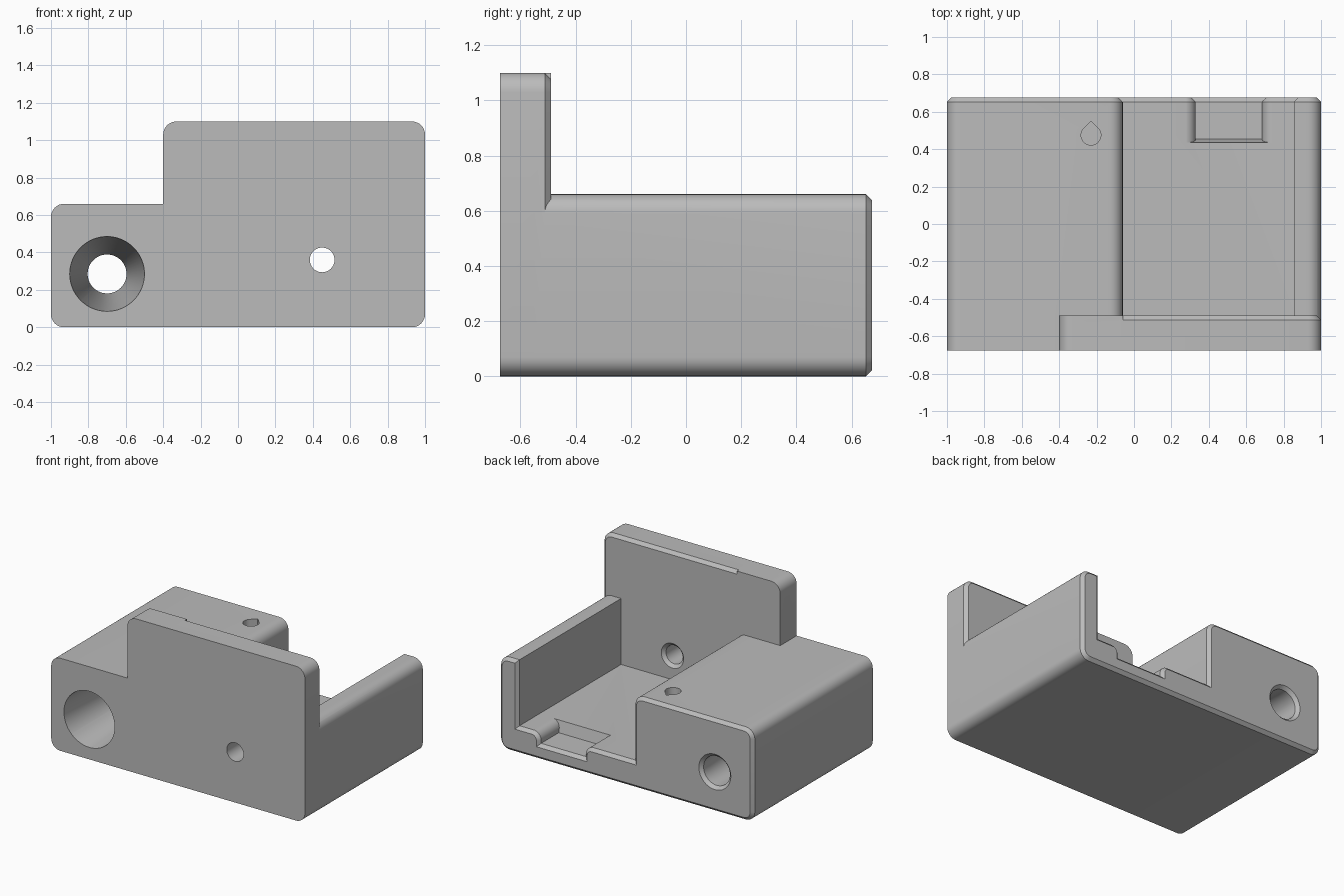
import bpy, bmesh, math
from mathutils import Vector

cube = bpy.data.objects.get("Cube")
if cube:
    bpy.data.objects.remove(cube)

grey = bpy.data.materials.new("plain_grey")
grey.use_nodes = True
COLOUR = (0.5, 0.5, 0.5, 1)
grey.diffuse_color = COLOUR
grey.node_tree.nodes["Principled BSDF"].inputs["Base Color"].default_value = COLOUR


def outline(corners, steps=8):
    """Counter-clockwise (x, z) outline; each corner is (x, z, fillet radius)."""
    pts = []
    for i, (x, z, r) in enumerate(corners):
        c = Vector((x, z))
        if r == 0:
            pts.append(c)
            continue
        a = (Vector(corners[i - 1][:2]) - c).normalized()
        b = (Vector(corners[(i + 1) % len(corners)][:2]) - c).normalized()
        centre = c + (a + b) * r            # right-angled corners
        for k in range(steps + 1):
            t = k / steps * math.pi / 2
            pts.append(centre - b * r * math.cos(t) - a * r * math.sin(t))
    return pts


def inset(pts, d):
    """Move every edge inward by d (outward if negative)."""
    out = []
    for i, p in enumerate(pts):
        e1 = (p - pts[i - 1]).normalized()
        e2 = (pts[(i + 1) % len(pts)] - p).normalized()
        n1, n2 = Vector((-e1.y, e1.x)), Vector((-e2.y, e2.x))
        out.append(p + (n1 + n2) * d / (1 + n1.dot(n2)))
    return out


def circle(x, z, r, n=64):
    return [Vector((x + r * math.cos(math.tau * k / n), z + r * math.sin(math.tau * k / n)))
            for k in range(n)]


def along_y(pts, y):
    return [(p.x, y, p.y) for p in pts]


def loft(name, rings):
    """Closed solid through rings with equal point counts."""
    bm = bmesh.new()
    rows = [[bm.verts.new(p) for p in ring] for ring in rings]
    n = len(rows[0])
    for lo, hi in zip(rows, rows[1:]):
        for i in range(n):
            j = (i + 1) % n
            bm.faces.new((lo[i], lo[j], hi[j], hi[i]))
    bm.faces.new(rows[0])
    bm.faces.new(rows[-1])
    bmesh.ops.recalc_face_normals(bm, faces=bm.faces)
    mesh = bpy.data.meshes.new(name)
    bm.to_mesh(mesh)
    bm.free()
    mesh.materials.append(grey)
    ob = bpy.data.objects.new(name, mesh)
    bpy.context.collection.objects.link(ob)
    return ob


def combine(target, tool, operation):
    mod = target.modifiers.new(operation.lower(), "BOOLEAN")
    mod.operation, mod.solver, mod.object = operation, "EXACT", tool
    bpy.ops.object.select_all(action="DESELECT")
    bpy.context.view_layer.objects.active = target
    target.select_set(True)
    bpy.ops.object.modifier_apply(modifier=mod.name)
    bpy.data.objects.remove(tool)


FRONT, BACK, FACE = -0.675, 0.675, -0.49
TOP, FLOOR, R, CH = 0.66, 0.19, 0.07, 0.022

# Channel body: tall block, floor and thin side wall, chamfered at the back
channel = outline([(-1, 0, R), (1, 0, R), (1, TOP, R), (0.855, TOP, 0), (0.855, FLOOR, 0),
                   (-0.06, FLOOR, 0), (-0.06, TOP, R), (-1, TOP, R)])
body = loft("holder_body", [along_y(channel, -0.55), along_y(channel, BACK - CH),
                            along_y(inset(channel, CH), BACK)])

# Front plate with a chamfered rear edge
plate = outline([(-1, 0, R), (1, 0, R), (1, 1.1, R), (-0.4, 1.1, R), (-0.4, TOP, 0), (-1, TOP, R)])
front_plate = loft("front_plate", [along_y(plate, FRONT), along_y(plate, FACE - CH),
                                   along_y(inset(plate, CH), FACE)])
combine(body, front_plate, "UNION")

# Square-edged stretch of the plate behind the tall block
corner = outline([(-0.4, 0.4, 0), (-0.06, 0.4, 0), (-0.06, 1.1, 0), (-0.4, 1.1, R)])
plate_corner = loft("plate_corner", [along_y(corner, -0.6), along_y(corner, FACE)])
combine(body, plate_corner, "UNION")

# Notch in the floor at the back, rounded sides and sloped end
lip = FLOOR + 0.001
notch = outline([(0.33, 0.11, 0), (0.685, 0.11, 0), (0.685, lip, 0.06), (0.8, lip, 0),
                 (0.8, 0.3, 0), (0.2, 0.3, 0), (0.2, lip, 0), (0.33, lip, 0.06)])
sloped = [(p.x, 0.455 - 0.25 * (p.y - 0.11), p.y) for p in notch]
notch_cutter = loft("notch_cutter", [sloped, along_y(notch, BACK - CH),
                                     along_y(inset(notch, -2 * CH), BACK + CH)])
combine(body, notch_cutter, "DIFFERENCE")

# Long tapered bore and small through hole: (y, radius) stations
bores = {
    "tapered_bore": (-0.7, 0.285, [(-0.69, 0.201), (0.59, 0.104), (BACK - CH, 0.104),
                                   (BACK + CH, 0.104 + 2 * CH)]),
    "small_hole": (0.45, 0.36, [(-0.7, 0.066), (FACE - CH, 0.066), (FACE + CH, 0.066 + 2 * CH)]),
}
for name, (x, z, stations) in bores.items():
    cutter = loft(name, [along_y(circle(x, z, r), y) for y, r in stations])
    combine(body, cutter, "DIFFERENCE")

# Teardrop hole in the top of the tall block
r, cx, cy = 0.053, -0.23, 0.475
drop = [(cx, cy + r * math.sqrt(2))]
for k in range(25):
    a = math.radians(135 + 270 * k / 24)
    drop.append((cx + r * math.cos(a), cy + r * math.sin(a)))
teardrop = loft("teardrop_hole", [[(x, y, z) for x, y in drop] for z in (0.26, 0.8)])
combine(body, teardrop, "DIFFERENCE")

bpy.ops.object.shade_smooth_by_angle(angle=math.radians(25))
